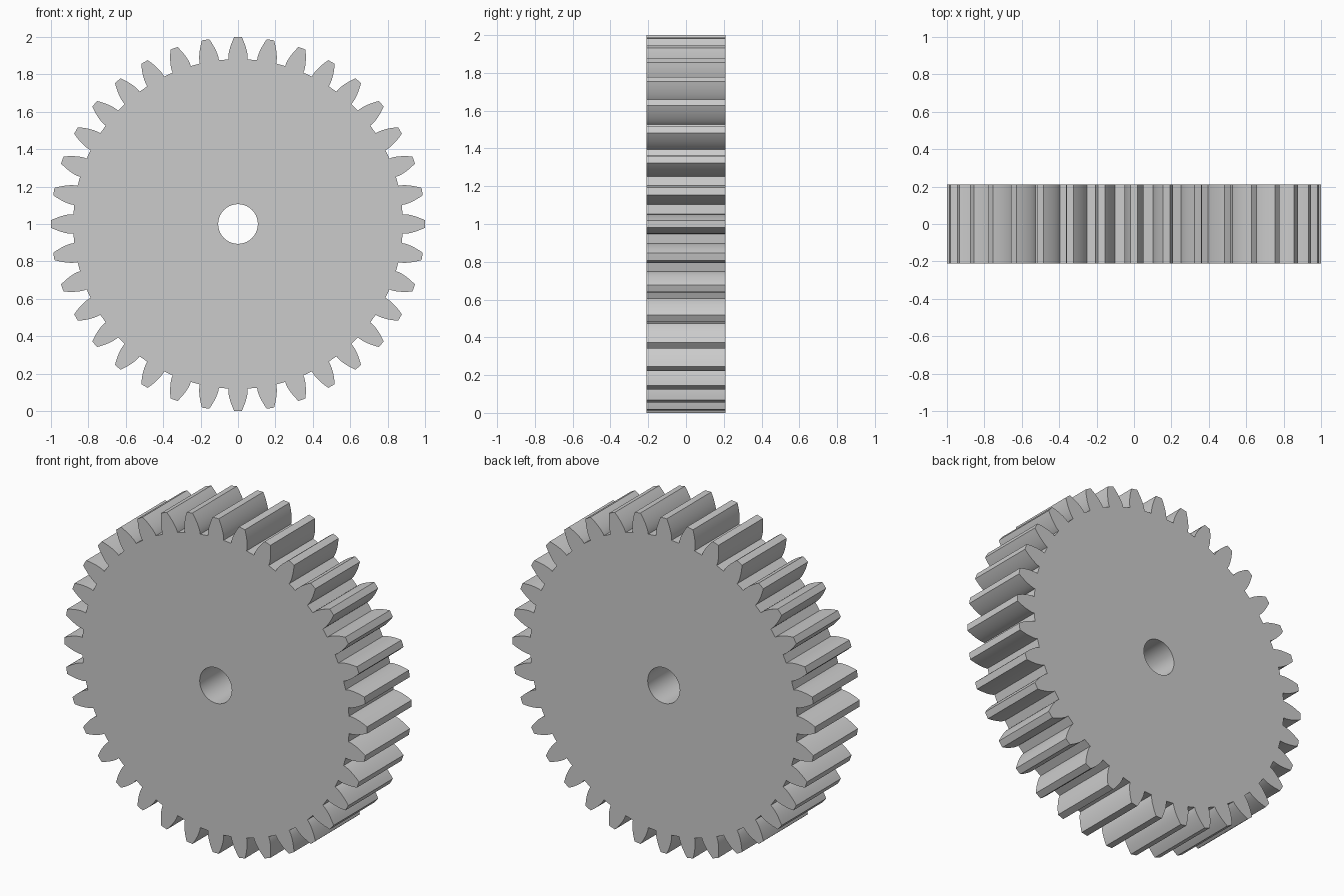
import bpy, bmesh
from math import sin, cos, tan, acos, pi, radians

if "Cube" in bpy.data.objects:
    bpy.data.objects.remove(bpy.data.objects["Cube"])

TEETH = 36
TIP_R = 1.0
MODULE = 2 * TIP_R / (TEETH + 2)
PITCH_R = MODULE * TEETH / 2
ROOT_R = TIP_R - 2.25 * MODULE
BASE_R = PITCH_R * cos(radians(20))
BORE_R = 0.106
HALF_W = 0.21
FLANK_STEPS = 8


def inv(a):
    return tan(a) - a


def half_angle(r):
    # half tooth angle of the involute flank at radius r
    return pi / (2 * TEETH) + inv(radians(20)) - inv(acos(min(1, BASE_R / r)))


# one tooth as (radius, angle): root, involute flank, tip, mirrored flank
left = [(ROOT_R, -half_angle(BASE_R))]
for i in range(FLANK_STEPS + 1):
    r = BASE_R + (TIP_R - BASE_R) * i / FLANK_STEPS
    left.append((r, -half_angle(r)))
tooth = left + [(TIP_R, 0)] + [(r, -a) for r, a in reversed(left)]

outline = [(r, a + 2 * pi * t / TEETH) for t in range(TEETH) for r, a in tooth]
bore = [(BORE_R, 2 * pi * i / 64) for i in range(64)]

bm = bmesh.new()


def ring(points):
    vs = [bm.verts.new((r * sin(a), -HALF_W, 1 + r * cos(a))) for r, a in points]
    return [bm.edges.new((v, vs[(i + 1) % len(vs)])) for i, v in enumerate(vs)]


# fill between tooth outline and bore, then extrude to full width
edges = ring(outline) + ring(bore)
bmesh.ops.triangle_fill(bm, edges=edges, use_beauty=True, use_dissolve=False)
res = bmesh.ops.extrude_face_region(bm, geom=bm.faces[:], use_keep_orig=True)
top = [g for g in res["geom"] if isinstance(g, bmesh.types.BMVert)]
bmesh.ops.translate(bm, verts=top, vec=(0, 2 * HALF_W, 0))
bmesh.ops.recalc_face_normals(bm, faces=bm.faces[:])

mesh = bpy.data.meshes.new("spur_gear")
bm.to_mesh(mesh)
bm.free()
gear = bpy.data.objects.new("spur_gear", mesh)
bpy.context.collection.objects.link(gear)
bpy.context.view_layer.objects.active = gear
gear.select_set(True)
bpy.ops.object.shade_smooth_by_angle(angle=radians(25))
